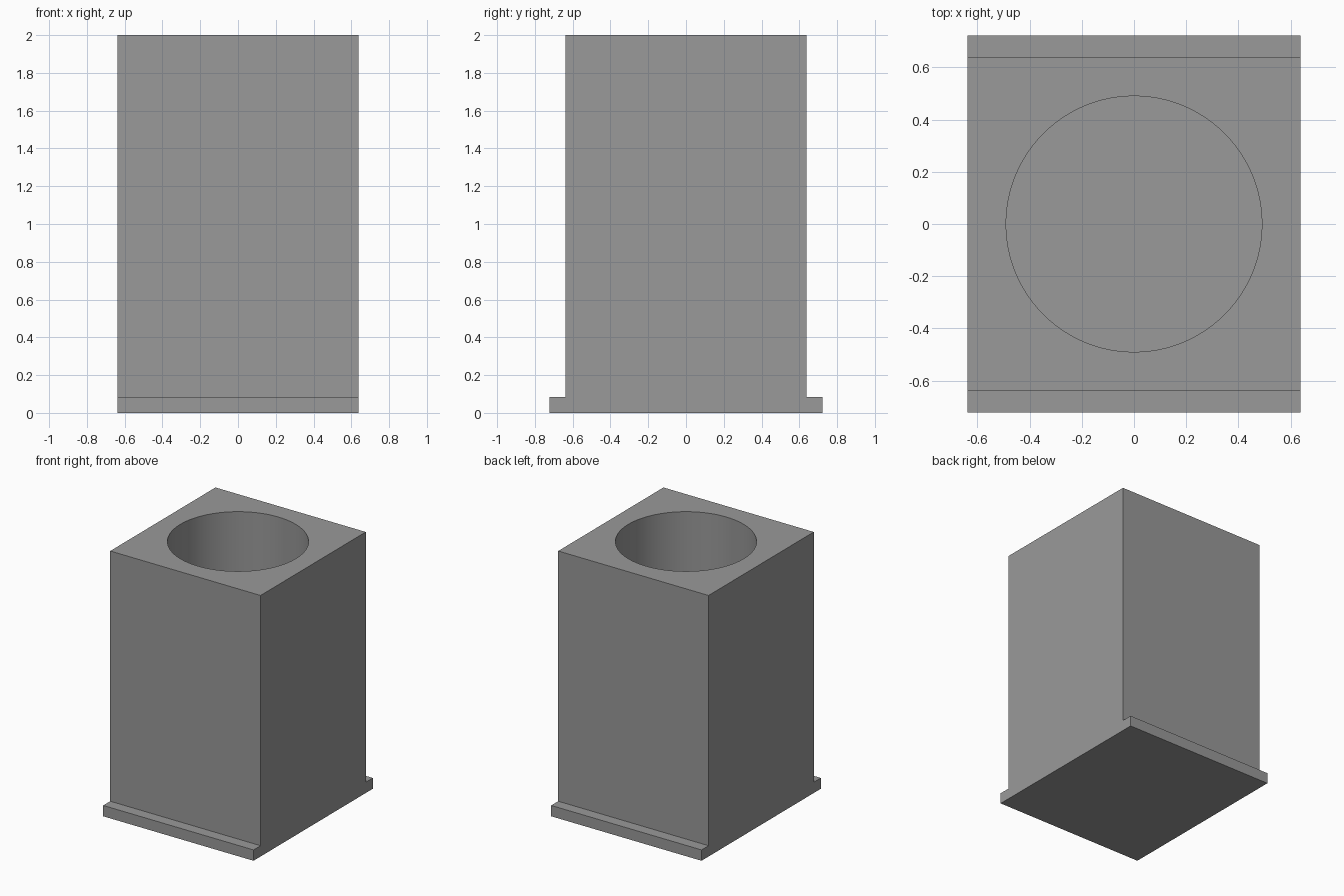
import bpy, bmesh, math

if "Cube" in bpy.data.objects:
    bpy.data.objects.remove(bpy.data.objects["Cube"])

HALF = 0.637      # half width of the square body
FLANGE = 0.722    # half depth of the base including its lips
LIP = 0.083       # lip height
BORE = 0.49       # bore radius
FLOOR = 0.083     # height of the bore floor
SEGMENTS = 96

grey = bpy.data.materials.new("mid_grey")
grey.diffuse_color = (0.32, 0.32, 0.32, 1)
grey.use_nodes = True
grey.node_tree.nodes["Principled BSDF"].inputs["Base Color"].default_value = grey.diffuse_color

# Body with base lips: stepped profile in y-z, extruded along x
side = [(FLANGE, 0), (FLANGE, LIP), (HALF, LIP), (HALF, 2)]
profile = side + [(-y, z) for y, z in reversed(side)]
bm = bmesh.new()
face = bm.faces.new([bm.verts.new((-HALF, y, z)) for y, z in profile])
ext = bmesh.ops.extrude_face_region(bm, geom=[face])
moved = [v for v in ext["geom"] if isinstance(v, bmesh.types.BMVert)]
bmesh.ops.translate(bm, verts=moved, vec=(2 * HALF, 0, 0))
bmesh.ops.recalc_face_normals(bm, faces=bm.faces)
mesh = bpy.data.meshes.new("square_holder")
bm.to_mesh(mesh)
bm.free()
holder = bpy.data.objects.new("square_holder", mesh)
bpy.context.collection.objects.link(holder)
mesh.materials.append(grey)

# Blind round bore cut from the top
top = 2.2
bpy.ops.mesh.primitive_cylinder_add(vertices=SEGMENTS, radius=BORE, depth=top - FLOOR,
                                    location=(0, 0, (top + FLOOR) / 2))
cutter = bpy.context.object
cutter.name = "bore_cutter"
cutter.data.materials.append(grey)
cut = holder.modifiers.new("bore", 'BOOLEAN')
cut.operation = 'DIFFERENCE'
cut.solver = 'EXACT'
cut.object = cutter
bpy.ops.object.select_all(action='DESELECT')
holder.select_set(True)
bpy.context.view_layer.objects.active = holder
bpy.ops.object.modifier_apply(modifier=cut.name)
bpy.data.objects.remove(cutter)

# Smooth bore wall, sharp edges elsewhere
bpy.ops.object.shade_smooth_by_angle(angle=math.radians(30))
